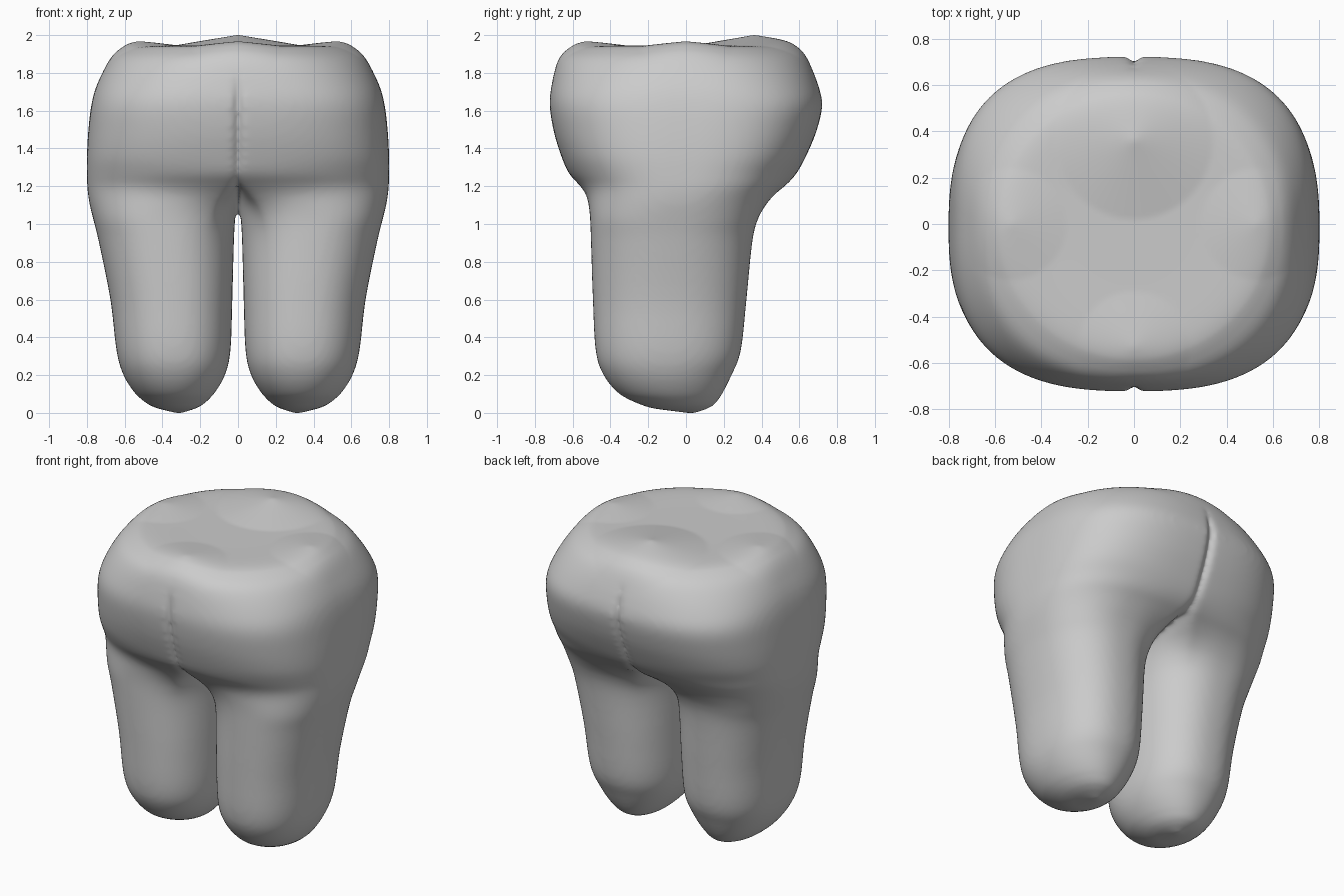
import bpy, bmesh, math

cube = bpy.data.objects.get("Cube")
if cube:
    bpy.data.objects.remove(cube, do_unlink=True)

SEGMENTS = 72
STEPS = 4
OUTER = .7   # share of each ring that becomes the outside of the crown


def refine(sections):
    """Add in-between sections along a smooth spline."""
    out = []
    for i in range(len(sections) - 1):
        a, b, c, d = (sections[min(max(i + k, 0), len(sections) - 1)] for k in (-1, 0, 1, 2))
        for step in range(STEPS):
            t = step / STEPS
            out.append([q + t / 2 * (r - p + t * (2 * p - 5 * q + 4 * r - s
                        + t * (3 * (q - r) + s - p)))
                        for p, q, r, s in zip(a, b, c, d)])
    return out + [sections[-1]]


def superellipse(angle, power):
    c, s = math.cos(angle), math.sin(angle)
    return (math.copysign(abs(c) ** (2 / power), c),
            math.copysign(abs(s) ** (2 / power), s))


def ring_point(turn, x0, x1, y0, y1, power, merge):
    """Blend from a closed root outline to one half of the crown outline."""
    u, v = superellipse(turn * math.pi, power)
    mid, half = (y0 + y1) / 2, (y1 - y0) / 2
    root = ((x0 + x1) / 2 + (x1 - x0) / 2 * u, mid + half * v)
    if abs(turn) <= OUTER:
        u, v = superellipse(turn / OUTER * math.pi / 2, power)
        crown = (x1 * u - .01, mid + half * v)
    else:
        crown = (-.01, mid + half * math.copysign((1 - abs(turn)) / (1 - OUTER), turn))
    return [r + (c - r) * merge for r, c in zip(root, crown)]


# Half of the tooth from root tip to biting surface:
# height, inner x, outer x, front y, back y, squareness, merge into crown
profile = [
    (.035, .22, .43, -.18, .12, 2, 0),
    (.055, .18, .48, -.25, .155, 2, 0),
    (.10, .13, .54, -.35, .19, 2.1, 0),
    (.20, .07, .605, -.435, .24, 2.2, 0),
    (.33, .04, .643, -.478, .29, 2.3, 0),
    (.60, .03, .675, -.493, .32, 2.3, 0),
    (.90, .022, .735, -.503, .35, 2.3, 0),
    (1.02, .018, .765, -.51, .38, 2.4, .08),
    (1.10, .015, .787, -.525, .43, 2.4, .3),
    (1.16, .012, .80, -.545, .485, 2.5, .6),
    (1.21, .01, .807, -.575, .54, 2.6, .85),
    (1.27, .0, .81, -.62, .585, 2.7, 1),
    (1.36, .0, .81, -.66, .635, 2.8, 1),
    (1.49, .0, .803, -.70, .69, 2.8, 1),
    (1.63, .0, .787, -.722, .722, 2.8, 1),
    (1.74, .0, .757, -.712, .70, 2.6, 1),
    (1.86, .0, .695, -.68, .65, 2.3, 1),
    (1.915, .0, .635, -.625, .60, 2.1, 1),
    (1.945, .0, .55, -.54, .52, 2, 1),
    (1.945, .0, .30, -.30, .30, 2, 1),
]

bm = bmesh.new()
for side in (1, -1):
    rings = []
    for z, *shape in refine(profile):
        points = [ring_point(2 * i / SEGMENTS - 1, *shape) for i in range(SEGMENTS)]
        rings.append([bm.verts.new((side * x, y, z)) for x, y in points])
    faces = []
    for low, high in zip(rings, rings[1:]):
        for i in range(SEGMENTS):
            j = (i + 1) % SEGMENTS
            faces.append(bm.faces.new((low[i], low[j], high[j], high[i])))
    tip = bm.verts.new((side * .31, .04, .01))
    faces += [bm.faces.new((rings[0][i], tip, rings[0][(i + 1) % SEGMENTS]))
              for i in range(SEGMENTS)]
    faces.append(bm.faces.new(rings[-1]))
    bmesh.ops.recalc_face_normals(bm, faces=faces)

mesh = bpy.data.meshes.new("tooth")
bm.to_mesh(mesh)
bm.free()
tooth = bpy.data.objects.new("tooth", mesh)
bpy.context.collection.objects.link(tooth)

# Fuse the two halves and soften the join
fuse = tooth.modifiers.new("fuse", "REMESH")
fuse.mode = "VOXEL"
fuse.voxel_size = .016
fuse.use_smooth_shade = True
soften = tooth.modifiers.new("soften", "SMOOTH")
soften.factor = .5
soften.iterations = 12

bpy.context.view_layer.update()
depsgraph = bpy.context.evaluated_depsgraph_get()
fused = bpy.data.meshes.new_from_object(tooth.evaluated_get(depsgraph))
tooth.modifiers.clear()
tooth.data = fused

# Low cusps at the middle of each side of the biting surface, tallest at the back
cusps = [(0, .36, .058, .34), (0, -.53, .025, .24), (.53, 0, .025, .24), (-.53, 0, .025, .24)]
for v in fused.vertices:
    if v.co.z > 1.8:
        fade = min(1, (v.co.z - 1.8) / .1)
        v.co.z += fade * max(h * max(0, 1 - math.hypot(v.co.x - x, v.co.y - y) / r)
                             for x, y, h, r in cusps)

# Rest the root tips on the ground
low = min(v.co.z for v in fused.vertices)
for v in fused.vertices:
    v.co.z -= low * max(0, 1 - v.co.z / .08)
low = min(v.co.z for v in fused.vertices)
for v in fused.vertices:
    v.co.z -= low

grey = bpy.data.materials.new("plain grey")
grey.use_nodes = True
colour = (.6, .6, .6, 1)
grey.diffuse_color = colour
grey.node_tree.nodes["Principled BSDF"].inputs["Base Color"].default_value = colour
fused.materials.clear()
fused.materials.append(grey)

bpy.context.view_layer.objects.active = tooth
tooth.select_set(True)
bpy.ops.object.shade_smooth()
